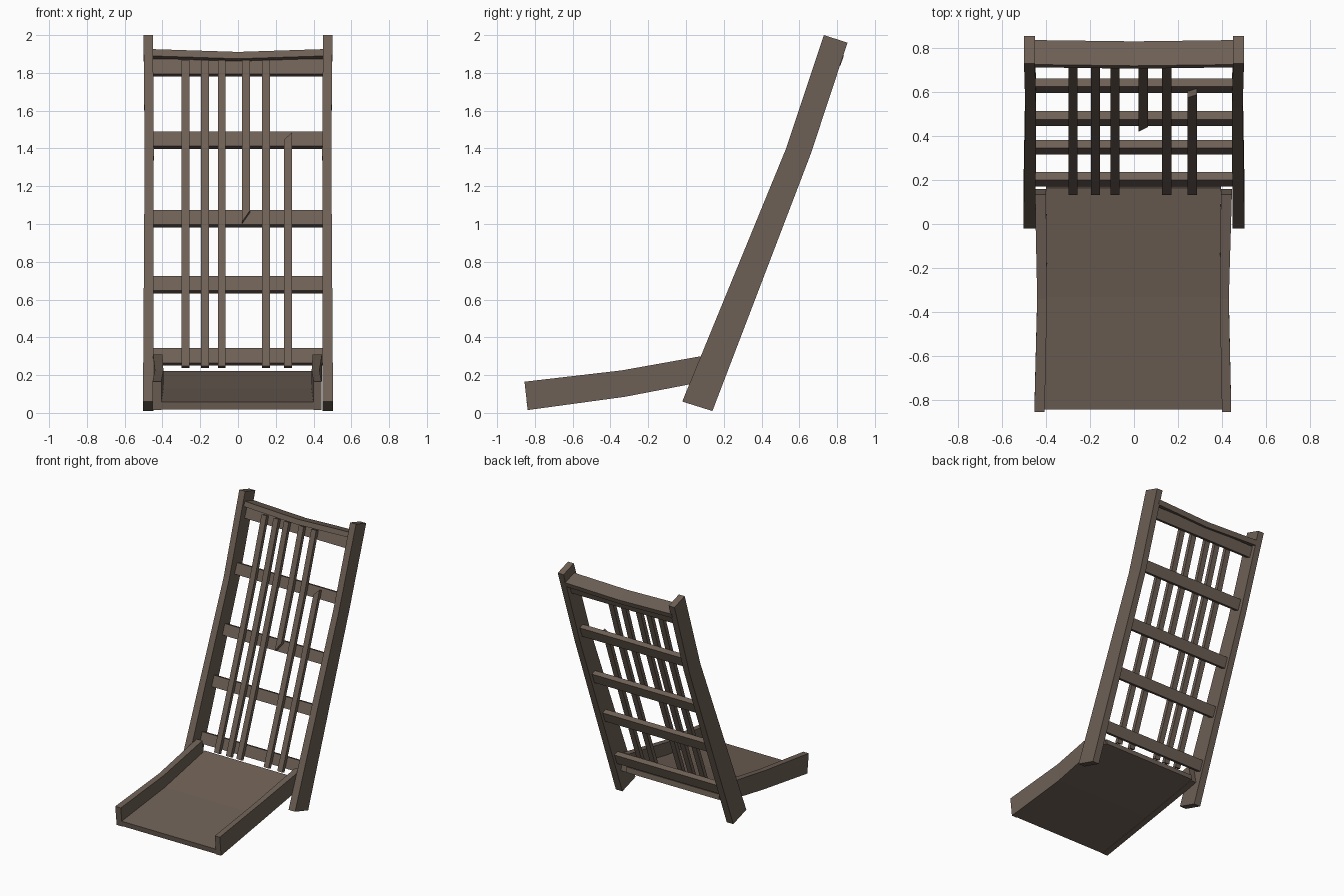
import bpy, bmesh
from mathutils import Vector

if "Cube" in bpy.data.objects:
    bpy.data.objects.remove(bpy.data.objects["Cube"])

wood = bpy.data.materials.new("weathered brown wood")
wood.diffuse_color = (0.155, 0.117, 0.092, 1)
wood.use_nodes = True
wood.node_tree.nodes["Principled BSDF"].inputs["Base Color"].default_value = wood.diffuse_color


def loft(name, sections):
    """Skin a run of four-point sections and cap both ends."""
    bm = bmesh.new()
    rings = [[bm.verts.new(p) for p in s] for s in sections]
    for a, b in zip(rings, rings[1:]):
        for i in range(4):
            j = (i + 1) % 4
            bm.faces.new((a[i], a[j], b[j], b[i]))
    bm.faces.new(rings[0])
    bm.faces.new(rings[-1])
    bmesh.ops.recalc_face_normals(bm, faces=bm.faces)
    mesh = bpy.data.meshes.new(name)
    bm.to_mesh(mesh)
    bm.free()
    mesh.materials.append(wood)
    obj = bpy.data.objects.new(name, mesh)
    bpy.context.collection.objects.link(obj)
    return obj


def section(x0, x1, a, b):
    """Section spanning x0..x1 between two (y, z) points."""
    return [(x0, *a), (x1, *a), (x1, *b), (x0, *b)]


# Leaning back posts: (outer x, inner x, front edge, back edge)
POST = [(0.503, 0.447, (-0.02, 0.06), (0.14, 0.01)),
        (0.494, 0.446, (0.53, 1.40), (0.662, 1.375)),
        (0.50, 0.45, (0.73, 2.0), (0.855, 1.96))]
for side, s in (("left", -1), ("right", 1)):
    loft(side + "_back_post", [section(s * o, s * i, f, b) for o, i, f, b in POST])

# Seat side rails, slightly pinched in the middle
PROFILE = [((-0.855, 0.165), (-0.838, 0.015)),
           ((-0.34, 0.225), (-0.325, 0.085)),
           ((0.135, 0.31), (0.16, 0.178))]
EDGES = {"left": [(-0.453, -0.406), (-0.44, -0.395), (-0.45, -0.40)],
         "right": [(0.40, 0.442), (0.39, 0.431), (0.395, 0.445)]}
for side, xs in EDGES.items():
    loft(side + "_seat_rail",
         [section(x0, x1, t, b) for (x0, x1), (t, b) in zip(xs, PROFILE)])

# Seat board lying between the rails
BOARD = [(-0.838, 0.018), (-0.325, 0.088), (0.17, 0.182)]
loft("seat_board", [section(l[1], r[0], (y - 0.006, z + 0.04), (y, z))
                    for l, r, (y, z) in zip(EDGES["left"], EDGES["right"], BOARD)])

# Cross rails: lower front edge of each, tilted with the posts
RUNGS = [(0.17, 0.265), (0.315, 0.647), (0.446, 0.997), (0.595, 1.412), (0.722, 1.795)]
for n, (y, z) in enumerate(RUNGS):
    up = Vector((0.36, 0.933)) * 0.083
    back = Vector((0.933, -0.36)) * 0.04
    p = Vector((y, z))
    ring = [p, p + up, p + up + back, p + back]
    loft(f"cross_rail_{n + 1}", [[(x, *q) for q in ring] for x in (-0.46, 0.46)])

# Top board, sagging in the middle
CAP = [(0.712, 1.89), (0.725, 1.926), (0.836, 1.891), (0.823, 1.855)]
loft("top_board", [[(x, y - d * 0.4, z - d) for y, z in CAP]
                   for x, d in ((-0.46, 0), (0, 0.015), (0.46, 0))])


def lean_y(z):
    """Depth of the cross rail fronts at a height."""
    pts = [(0.139, 0.185)] + RUNGS + [(0.755, 1.90)]
    for (y0, z0), (y1, z1) in zip(pts, pts[1:]):
        if z <= z1:
            break
    return y0 + (y1 - y0) * (z - z0) / (z1 - z0)


# Slats: centre x, (bottom z at left, right), (top z at left, right); two are broken
SLATS = [(-0.277, (0.237, 0.237), (1.858, 1.858)),
         (-0.175, (0.237, 0.237), (1.858, 1.858)),
         (-0.086, (0.237, 0.237), (1.858, 1.858)),
         (0.042, (1.0, 1.06), (1.858, 1.858)),
         (0.149, (0.237, 0.237), (1.858, 1.858)),
         (0.265, (0.237, 0.237), (1.435, 1.475))]
for n, (cx, low, high) in enumerate(SLATS):
    bends = [(z, z) for _, z in RUNGS[1:4] if max(low) < z < min(high)]
    rings = []
    for zl, zr in [low] + bends + [high]:
        l, r = (cx - 0.021, lean_y(zl), zl), (cx + 0.021, lean_y(zr), zr)
        front = Vector((0, -0.028, 0.011))
        rings.append([Vector(l) + front, Vector(r) + front, Vector(r), Vector(l)])
    loft(f"back_slat_{n + 1}", rings)
